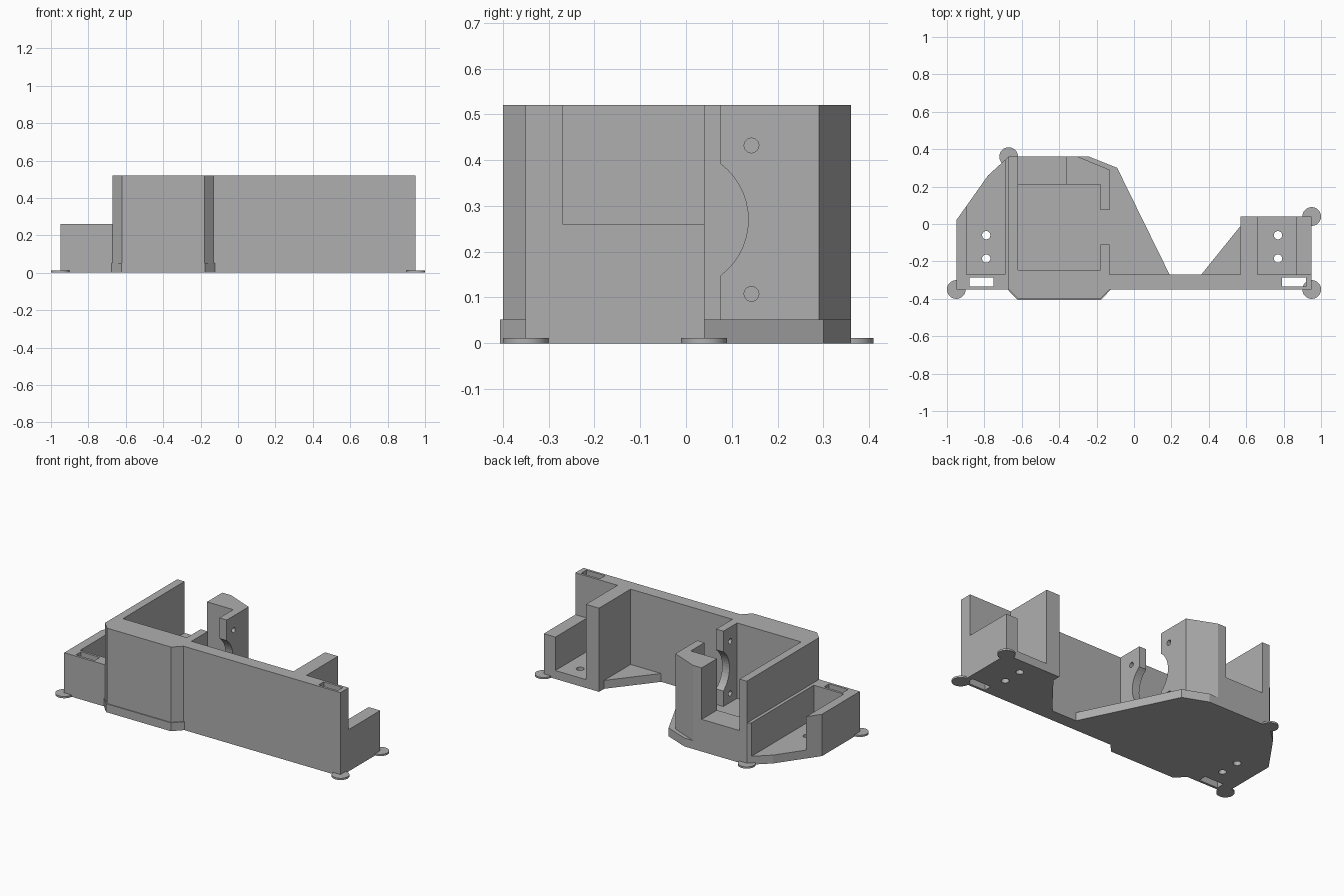
import bpy
from math import radians
from mathutils import Matrix, Vector
import bmesh

cube = bpy.data.objects.get("Cube")
if cube:
    bpy.data.objects.remove(cube, do_unlink=True)

grey = bpy.data.materials.new("matte grey")
grey.use_nodes = True
COLOUR = (0.43, 0.43, 0.43, 1)
grey.diffuse_color = COLOUR
grey.node_tree.nodes["Principled BSDF"].inputs["Base Color"].default_value = COLOUR

FLOOR, LOW, HIGH = 0.052, 0.26, 0.52
FRONT, INNER = -0.35, -0.27


def finish(name, bm):
    bmesh.ops.recalc_face_normals(bm, faces=bm.faces)
    mesh = bpy.data.meshes.new(name)
    bm.to_mesh(mesh)
    bm.free()
    mesh.materials.append(grey)
    obj = bpy.data.objects.new(name, mesh)
    bpy.context.collection.objects.link(obj)
    return obj


def prism(name, outline, z0, z1):
    bm = bmesh.new()
    face = bm.faces.new([bm.verts.new((x, y, z0)) for x, y in outline])
    top = bmesh.ops.extrude_face_region(bm, geom=[face])["geom"]
    verts = [v for v in top if isinstance(v, bmesh.types.BMVert)]
    bmesh.ops.translate(bm, vec=(0, 0, z1 - z0), verts=verts)
    return finish(name, bm)


def box(name, x0, x1, y0, y1, z0, z1):
    return prism(name, [(x0, y0), (x1, y0), (x1, y1), (x0, y1)], z0, z1)


def cylinder(name, centre, radius, depth, along_x=False):
    bm = bmesh.new()
    turn = Matrix.Rotation(radians(90), 4, 'Y') if along_x else Matrix()
    bmesh.ops.create_cone(bm, cap_ends=True, segments=48, radius1=radius,
                          radius2=radius, depth=depth,
                          matrix=Matrix.Translation(Vector(centre)) @ turn)
    return finish(name, bm)


def cut(obj, cutters):
    bpy.context.view_layer.objects.active = obj
    for cutter in cutters:
        mod = obj.modifiers.new("cut", 'BOOLEAN')
        mod.operation, mod.solver, mod.object = 'DIFFERENCE', 'EXACT', cutter
        bpy.ops.object.modifier_apply(modifier=mod.name)
        bpy.data.objects.remove(cutter, do_unlink=True)


def slot(x0, x1):
    return box("slot_cutter", x0, x1, -0.335, -0.285, -0.1, 0.7)


# Base plate with screw holes and strap slots
base = prism("base_plate", [
    (-0.95, FRONT), (-0.676, FRONT), (-0.623, -0.406), (-0.177, -0.406),
    (-0.124, FRONT), (0.95, FRONT), (0.95, 0.04), (0.57, 0.04), (0.57, -0.01),
    (0.36, INNER), (0.19, INNER), (-0.09, 0.30), (-0.24, 0.36), (-0.67, 0.36),
    (-0.78, 0.26), (-0.95, 0.02)], 0, FLOOR)
holes = [cylinder("hole_cutter", (x, y, 0), 0.022, 0.3)
         for x in (-0.79, 0.77) for y in (-0.06, -0.185)]
cut(base, holes + [slot(-0.88, -0.75), slot(0.79, 0.92)])

# Long front wall
wall = box("front_wall", -0.13, 0.95, FRONT, INNER, FLOOR, HIGH)
cut(wall, [slot(0.79, 0.92)])

# Motor bay: chamfered front, side wall, rear pillar and sill
prism("motor_bay_front", [
    (-0.67, FRONT), (-0.62, -0.40), (-0.18, -0.40), (-0.13, FRONT),
    (-0.13, -0.245), (-0.67, -0.245)], FLOOR, HIGH)
box("motor_bay_side", -0.67, -0.62, -0.245, 0.36, FLOOR, HIGH)
prism("rear_pillar", [
    (-0.36, 0.21), (-0.13, 0.21), (-0.13, 0.29), (-0.30, 0.36),
    (-0.36, 0.36)], FLOOR, HIGH)
box("rear_sill", -0.62, -0.36, 0.21, 0.36, FLOOR, 0.20)

# Split motor face plate, bored for the shaft boss and screws
MID_Y, MID_Z = -0.017, 0.27
for name, y0, y1, side in (("motor_plate_front", -0.245, -0.11, -1),
                           ("motor_plate_rear", 0.075, 0.21, 1)):
    plate = box(name, -0.18, -0.13, y0, y1, FLOOR, HIGH)
    cutters = [cylinder("bore_cutter", (-0.155, MID_Y, MID_Z), 0.153, 0.2, True)]
    cutters += [cylinder("screw_cutter", (-0.155, MID_Y + side * 0.16, MID_Z + dz),
                         0.016, 0.2, True) for dz in (-0.162, 0.162)]
    cut(plate, cutters)

# Right-hand low tray
tray = box("right_tray_front", -0.95, -0.67, FRONT, INNER, FLOOR, LOW)
cut(tray, [slot(-0.88, -0.75)])
prism("right_tray_side", [
    (-0.95, INNER), (-0.895, INNER), (-0.895, 0.098), (-0.95, 0.02)], FLOOR, LOW)
prism("right_tray_inner", [
    (-0.69, INNER), (-0.67, INNER), (-0.67, 0.36), (-0.69, 0.342)], FLOOR, LOW)

# Left-hand bay
box("left_bay_tall_wall", 0.57, 0.66, INNER, 0.04, FLOOR, HIGH)
box("left_bay_low_wall", 0.87, 0.95, INNER, 0.04, FLOOR, LOW)

# Thin corner pads
for i, (x, y) in enumerate(((-0.95, FRONT), (0.95, FRONT), (0.95, 0.04), (-0.67, 0.36))):
    pad = cylinder(f"corner_pad_{i + 1}", (x, y, 0.0055), 0.05, 0.011)
    bpy.ops.object.select_all(action='DESELECT')
    pad.select_set(True)
    bpy.context.view_layer.objects.active = pad
    bpy.ops.object.shade_smooth_by_angle(angle=radians(30))
